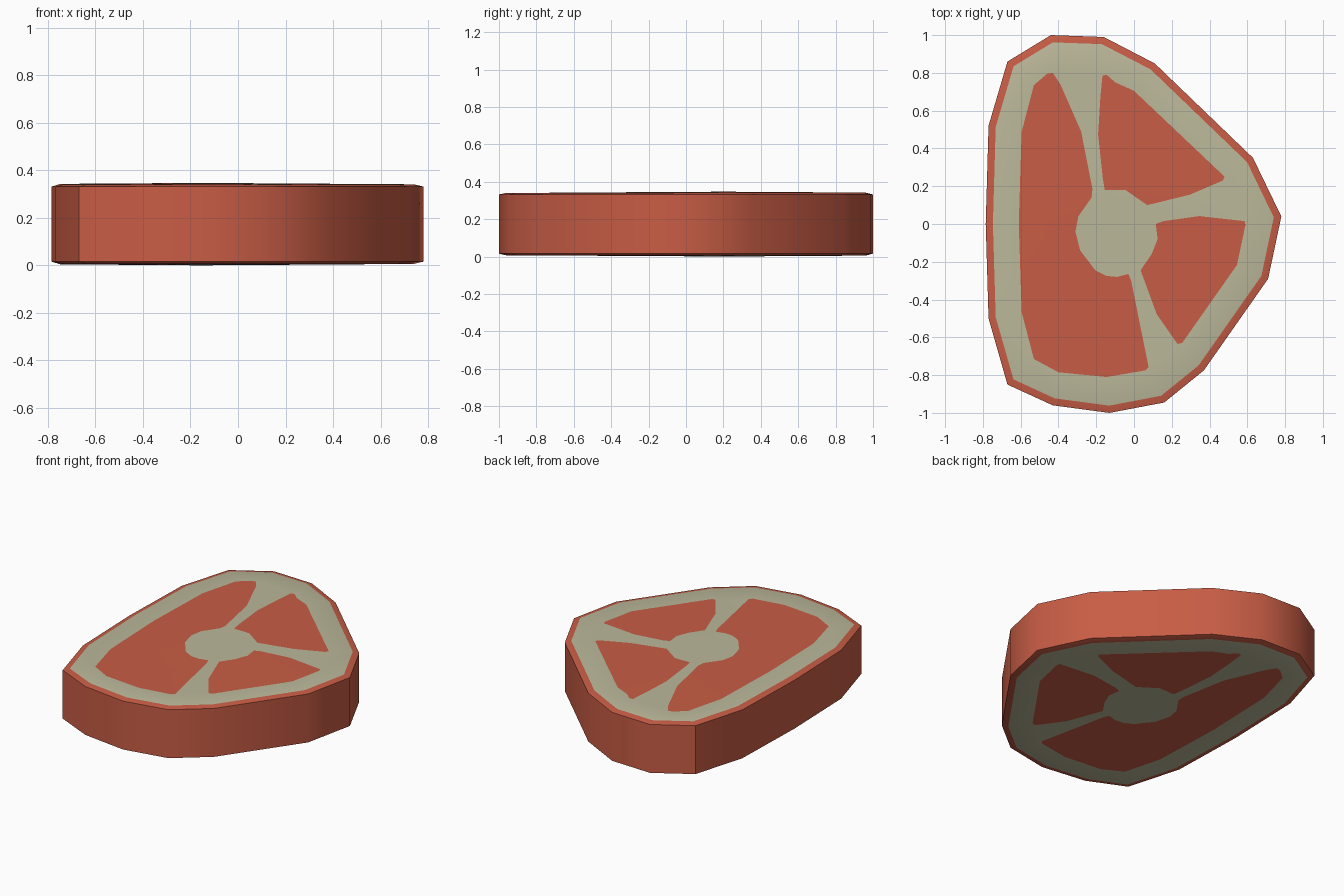
import bpy, math
from mathutils import Vector
from mathutils.geometry import delaunay_2d_cdt

if "Cube" in bpy.data.objects:
    bpy.data.objects.remove(bpy.data.objects["Cube"])

MID = 0.1735  # half of the full thickness

# Outer profile of the slice, clockwise from the top
OUTLINE = [(-.44, 1), (-.16, .99), (.11, .85), (.63, .35), (.78, .04), (.71, -.29), (.37, -.775),
           (.16, -.945), (-.13, -1), (-.43, -.96), (-.67, -.85), (-.77, -.5), (-.785, 0),
           (-.77, .52), (-.67, .86)]
# The three lean patches
PATCHES = [
    [(-.43, .8), (-.39, .74), (-.28, .49), (-.22, .185), (-.225, .14), (-.295, .04), (-.31, -.04),
     (-.285, -.14), (-.205, -.245), (-.145, -.275), (-.09, -.28), (-.03, -.265), (-.015, -.3),
     (.077, -.757), (.06, -.775), (-.145, -.81), (-.4, -.785), (-.53, -.715), (-.595, -.465),
     (-.61, 0), (-.595, .487), (-.53, .735), (-.46, .795)],
    [(-.167, .785), (-.145, .79), (-.1, .75), (0, .705), (.48, .25), (.47, .23), (.295, .155),
     (.07, .1), (-.045, .18), (-.155, .18), (-.165, .24), (-.19, .475), (-.178, .67)],
    [(.115, 0), (.155, .015), (.345, .042), (.585, .015), (.59, -.005), (.545, -.217),
     (.255, -.63), (.23, -.635), (.12, -.477), (.035, -.245), (.093, -.16), (.125, -.08)],
]


def material(name, color):
    m = bpy.data.materials.new(name)
    m.diffuse_color = (*color, 1)
    m.use_nodes = True
    m.node_tree.nodes["Principled BSDF"].inputs["Base Color"].default_value = m.diffuse_color
    return m


def inset(loop, d):
    """Mitred inward offset of a clockwise loop."""
    out, n = [], len(loop)
    for i in range(n):
        p, a, b = Vector(loop[i]), Vector(loop[i - 1]), Vector(loop[(i + 1) % n])
        e1, e2 = (p - a).normalized(), (b - p).normalized()
        n1, n2 = Vector((e1.y, -e1.x)), Vector((e2.y, -e2.x))
        out.append(p + (n1 + n2) * d / (1 + n1.dot(n2)))
    return out


def cap_height(p):
    """Slight dome, highest near the bone."""
    r = math.hypot(p[0] + .155, p[1] - .18)
    return .1670 + .0065 * max(0, 1 - r)


# Flat cap: fat area with lean patches cut into it
fat_loop = inset(OUTLINE, .038)
points, loops = [], []
for loop in [fat_loop] + PATCHES:
    loops.append(list(range(len(points), len(points) + len(loop)))[::-1])
    points += [Vector(p) for p in loop]
co, _, tris, _, _, origin = delaunay_2d_cdt(points, [], loops, 1, 1e-5)

verts, faces, mats = [], [], []
n = len(OUTLINE)
edge_rows = []
for side in (1, -1):
    # Domed cap, mirrored for the underside
    base = len(verts)
    verts += [(p.x, p.y, MID + side * cap_height(p)) for p in co]
    for tri, src in zip(tris, origin):
        t = [base + i for i in tri]
        a, b, c = (co[i] for i in tri)
        ccw = (b - a).cross(c - a) > 0
        faces.append(t if ccw == (side > 0) else t[::-1])
        mats.append(0 if any(s > 0 for s in src) else 1)
    # Lean rim sloping down to the outer edge
    inner = [base + min(range(len(co)), key=lambda k: (co[k] - p).length) for p in fat_loop]
    outer = list(range(len(verts), len(verts) + n))
    verts += [(x, y, MID + side * .158) for x, y in OUTLINE]
    for i in range(n):
        j = (i + 1) % n
        q = [outer[j], outer[i], inner[i], inner[j]]
        faces.append(q if side > 0 else q[::-1])
        mats.append(0)
    edge_rows.append(outer)

# Upright side wall
top, bottom = edge_rows
for i in range(n):
    j = (i + 1) % n
    faces.append([top[i], top[j], bottom[j], bottom[i]])
    mats.append(0)

mesh = bpy.data.meshes.new("meat_slice")
mesh.from_pydata(verts, [], faces)
mesh.materials.append(material("lean red", (.578, .109, .060)))
mesh.materials.append(material("pale fat", (.500, .480, .325)))
for poly, m in zip(mesh.polygons, mats):
    poly.material_index = m
mesh.update()
steak = bpy.data.objects.new("meat_slice", mesh)
bpy.context.collection.objects.link(steak)
bpy.context.view_layer.objects.active = steak
steak.select_set(True)
bpy.ops.object.shade_smooth_by_angle(angle=math.radians(42))
